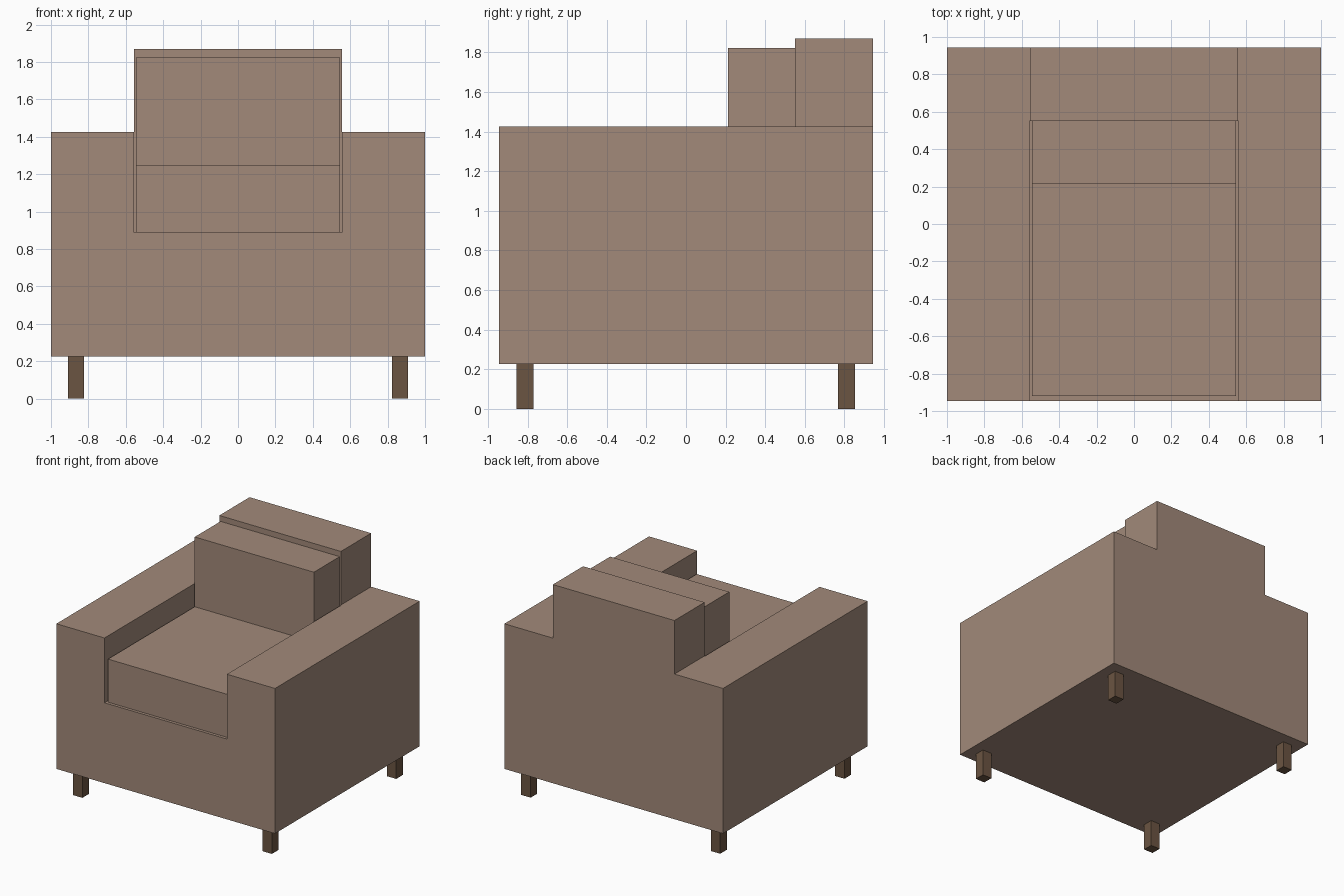
import bpy
import bmesh

default_cube = bpy.data.objects.get("Cube")
if default_cube:
    bpy.data.objects.remove(default_cube, do_unlink=True)


def make_material(name, rgb):
    mat = bpy.data.materials.new(name)
    mat.use_nodes = True
    color = (*rgb, 1.0)
    mat.diffuse_color = color
    mat.node_tree.nodes["Principled BSDF"].inputs["Base Color"].default_value = color
    return mat


def add_prism(name, profile, y_front, y_back, mat):
    """Extrude an outline in the x-z plane from front to back."""
    bm = bmesh.new()
    face = bm.faces.new([bm.verts.new((x, y_front, z)) for x, z in profile])
    extruded = bmesh.ops.extrude_face_region(bm, geom=[face])["geom"]
    verts = [v for v in extruded if isinstance(v, bmesh.types.BMVert)]
    bmesh.ops.translate(bm, verts=verts, vec=(0, y_back - y_front, 0))
    bmesh.ops.recalc_face_normals(bm, faces=bm.faces)
    mesh = bpy.data.meshes.new(name)
    bm.to_mesh(mesh)
    bm.free()
    mesh.materials.append(mat)
    obj = bpy.data.objects.new(name, mesh)
    bpy.context.collection.objects.link(obj)
    return obj


def add_box(name, x, y, z, mat):
    """Box from (min, max) ranges along each axis."""
    outline = [(x[0], z[0]), (x[1], z[0]), (x[1], z[1]), (x[0], z[1])]
    return add_prism(name, outline, y[0], y[1], mat)


fabric = make_material("taupe fabric", (0.36, 0.252, 0.193))
wood = make_material("dark wood", (0.147, 0.089, 0.054))

# Main dimensions
half_depth = 0.945
base_z, floor_z, arm_z, back_z = 0.226, 0.89, 1.426, 1.869
back_half, well_half, cushion_half = 0.556, 0.56, 0.545
back_front_y = 0.55

# Frame: arms, base and raised back in one piece
right_outline = [(1, base_z), (1, arm_z), (back_half, arm_z), (back_half, back_z)]
outline = right_outline + [(-x, z) for x, z in reversed(right_outline)]
frame = add_prism("armchair_frame", outline, -half_depth, half_depth, fabric)

# Seat well cut out of the frame
cutter = add_box("seat_well_cutter", (-well_half, well_half),
                 (-1.2, back_front_y), (floor_z, 2.2), fabric)
cutter.hide_render = True
cutter.hide_viewport = True
cutter.display_type = 'WIRE'
well = frame.modifiers.new("seat_well", 'BOOLEAN')
well.operation = 'DIFFERENCE'
well.solver = 'EXACT'
well.object = cutter

# Cushions
cushion_x = (-cushion_half, cushion_half)
seat_top = 1.246
add_box("seat_cushion", cushion_x, (-0.92, back_front_y), (floor_z, seat_top), fabric)
add_box("back_cushion", cushion_x, (0.213, back_front_y), (seat_top, 1.823), fabric)

# Legs
leg_half = 0.043
for side, cx in (("left", 0.867), ("right", -0.867)):
    for end, cy in (("front", -0.814), ("back", 0.81)):
        add_box(f"{end}_{side}_leg", (cx - leg_half, cx + leg_half),
                (cy - leg_half, cy + leg_half), (0, base_z), wood)
